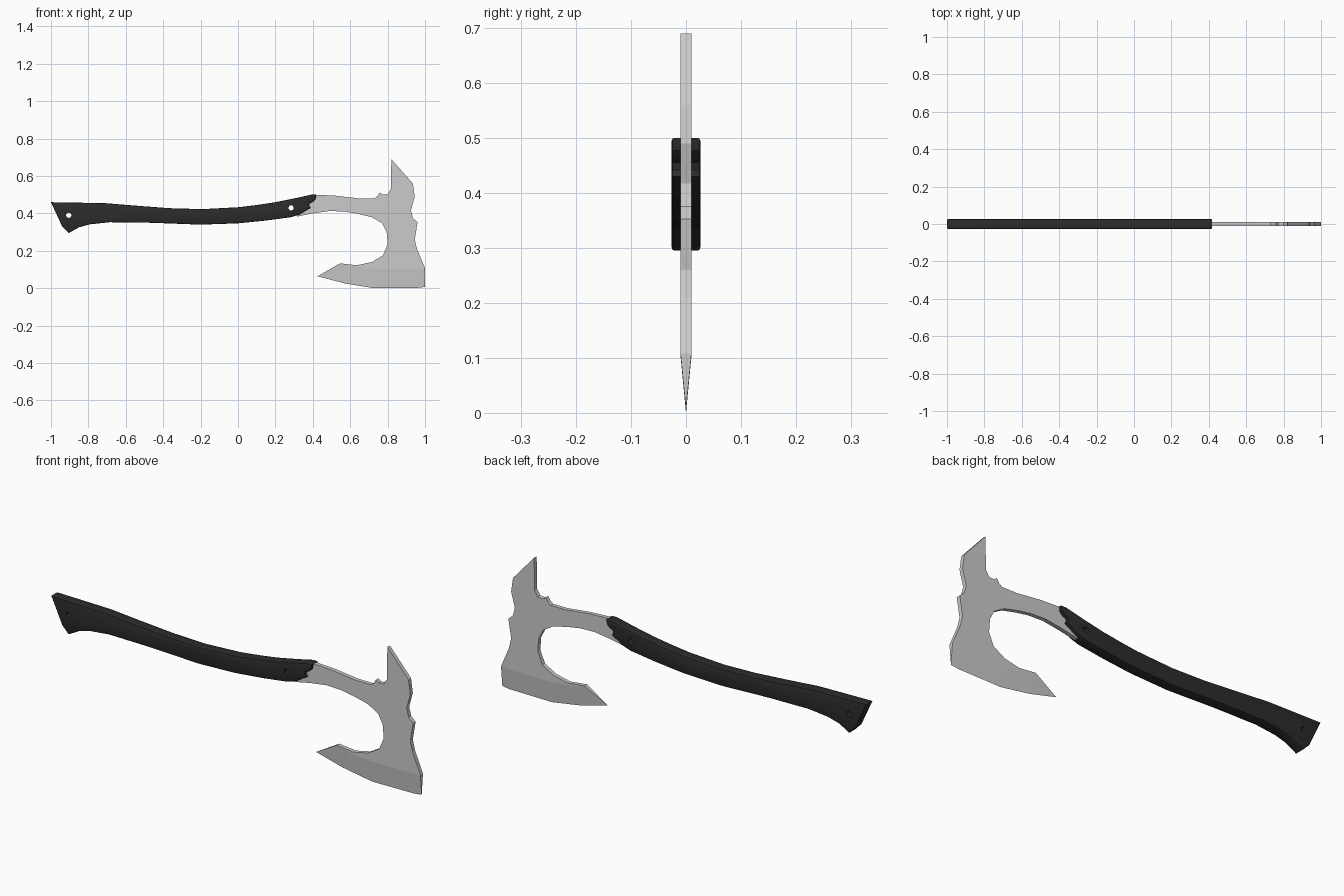
import bpy, bmesh, math

if "Cube" in bpy.data.objects:
    bpy.data.objects.remove(bpy.data.objects["Cube"])

BLADE_HALF, GRIP_HALF = 0.01, 0.026


def finish(bm, name, colour=None):
    bmesh.ops.recalc_face_normals(bm, faces=bm.faces)
    mesh = bpy.data.meshes.new(name)
    bm.to_mesh(mesh)
    bm.free()
    ob = bpy.data.objects.new(name, mesh)
    bpy.context.collection.objects.link(ob)
    if colour:
        mat = bpy.data.materials.new(name + "_black")
        mat.diffuse_color = colour
        mat.use_nodes = True
        mat.node_tree.nodes["Principled BSDF"].inputs["Base Color"].default_value = mat.diffuse_color
        mesh.materials.append(mat)
    return ob


# Blade: outline of the flat plate, from the grip over the spike to the bevel, and back along the beard
back = [(0.33, 0.47), (0.42, 0.50), (0.52, 0.495), (0.65, 0.48), (0.73, 0.48),
        (0.745, 0.492), (0.758, 0.512), (0.772, 0.50), (0.80, 0.503), (0.817, 0.53),
        (0.82, 0.69), (0.935, 0.56), (0.945, 0.49), (0.925, 0.417), (0.935, 0.375),
        (0.96, 0.353), (0.945, 0.26), (0.957, 0.21)]
bevel_line = [(1.0, 0.108), (0.96, 0.104), (0.73, 0.104), (0.62, 0.114), (0.545, 0.133)]
edge_line = [(1.0, 0.007), (0.96, 0.002), (0.73, 0.0), (0.57, 0.026), (0.425, 0.064)]
beard = [(0.635, 0.123), (0.715, 0.14), (0.775, 0.176), (0.80, 0.235), (0.795, 0.30),
         (0.77, 0.348), (0.715, 0.38), (0.64, 0.398), (0.57, 0.41), (0.49, 0.413),
         (0.40, 0.40), (0.315, 0.383)]
outline = back + bevel_line + beard
bm = bmesh.new()
front, rear = [[bm.verts.new((x, y, z)) for x, z in outline] for y in (-BLADE_HALF, BLADE_HALF)]
edge = [bm.verts.new((x, 0, z)) for x, z in edge_line]
bm.faces.new(front)
bm.faces.new(rear[::-1])
first, last = len(back), len(back) + len(bevel_line) - 1
for i in range(len(outline)):
    j = (i + 1) % len(outline)
    if first <= i < last:
        k = i - first
        for side in (front, rear):
            bm.faces.new((side[i], side[j], edge[k + 1], edge[k]))
    else:
        bm.faces.new((front[i], front[j], rear[j], rear[i]))
for i, e in ((first, edge[0]), (last, edge[-1])):
    bm.faces.new((front[i], rear[i], e))
finish(bm, "axe_blade")

# Grip: extruded outline with softened rims and a scalloped front end
grip = [(-1.0, 0.46), (-0.71, 0.455), (-0.54, 0.441), (-0.365, 0.428), (-0.19, 0.423),
        (0.0, 0.433), (0.10, 0.445), (0.195, 0.459), (0.31, 0.482), (0.39, 0.50), (0.418, 0.50),
        (0.415, 0.477), (0.40, 0.461), (0.383, 0.455), (0.38, 0.442), (0.389, 0.43),
        (0.37, 0.42), (0.33, 0.395), (0.285, 0.38), (0.15, 0.362), (0.0, 0.347),
        (-0.2, 0.34), (-0.46, 0.35), (-0.685, 0.353), (-0.79, 0.342), (-0.85, 0.326),
        (-0.905, 0.295), (-0.94, 0.33)]
bm = bmesh.new()
cap = bm.faces.new([bm.verts.new((x, -GRIP_HALF, z)) for x, z in grip])
moved = bmesh.ops.extrude_face_region(bm, geom=[cap], use_keep_orig=True)["geom"]
bmesh.ops.translate(bm, vec=(0, 2 * GRIP_HALF, 0),
                    verts=[g for g in moved if isinstance(g, bmesh.types.BMVert)])
rims = [e for e in bm.edges if abs(e.verts[0].co.y - e.verts[1].co.y) < 1e-6]
bmesh.ops.bevel(bm, geom=rims, offset=0.005, segments=2, profile=0.5,
                affect='EDGES', clamp_overlap=False)
handle = finish(bm, "handle_grip", (0.025, 0.025, 0.025, 1))

# Round holes through the grip at the pommel and near the head
for x, z in ((-0.905, 0.39), (0.284, 0.43)):
    bpy.ops.mesh.primitive_cylinder_add(vertices=20, radius=0.014, depth=0.2,
                                        location=(x, 0, z), rotation=(math.pi / 2, 0, 0))
    cutter = bpy.context.object
    cutter.name = "hole_cutter"
    cutter.hide_render = True
    mod = handle.modifiers.new("hole", 'BOOLEAN')
    mod.operation, mod.solver, mod.object = 'DIFFERENCE', 'EXACT', cutter
    bpy.context.view_layer.objects.active = handle
    bpy.ops.object.modifier_apply(modifier=mod.name)
    bpy.data.objects.remove(cutter)

bpy.ops.object.select_all(action='DESELECT')
handle.select_set(True)
bpy.context.view_layer.objects.active = handle
bpy.ops.object.shade_smooth_by_angle(angle=math.radians(30))
